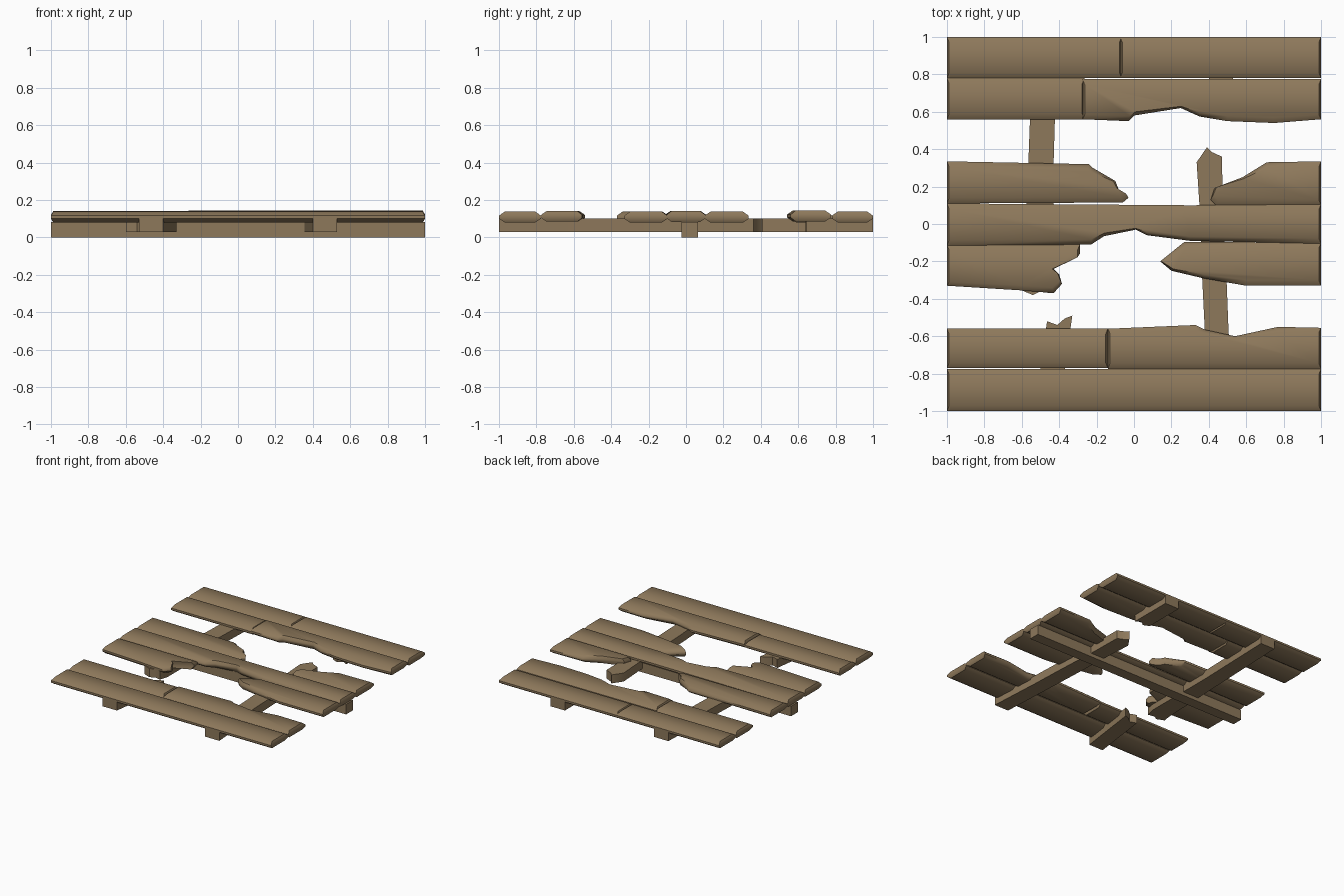
import bpy, bmesh, math

if "Cube" in bpy.data.objects:
    bpy.data.objects.remove(bpy.data.objects["Cube"])

wood = bpy.data.materials.new("weathered_brown_wood")
wood.diffuse_color = (0.27, 0.19, 0.105, 1)
wood.use_nodes = True
wood.node_tree.nodes["Principled BSDF"].inputs["Base Color"].default_value = wood.diffuse_color


def loft(name, outline, levels):
    """Solid from an outline seen from above; levels = (z, y inset, x inset)."""
    xs = [p[0] for p in outline]
    ys = [p[1] for p in outline]
    xc, yc = (min(xs) + max(xs)) / 2, (min(ys) + max(ys)) / 2
    hx, hy = (max(xs) - min(xs)) / 2, (max(ys) - min(ys)) / 2
    bm = bmesh.new()
    rings = []
    for z, iy, ix in levels:
        sx, sy = 1 - ix / hx, 1 - iy / hy
        rings.append([bm.verts.new((xc + (x - xc) * sx, yc + (y - yc) * sy, z))
                      for x, y in outline])
    n = len(outline)
    for a, b in zip(rings, rings[1:]):
        for i in range(n):
            j = (i + 1) % n
            bm.faces.new((a[i], a[j], b[j], b[i]))
    bm.faces.new(rings[0][::-1])
    bm.faces.new(rings[-1])
    bmesh.ops.recalc_face_normals(bm, faces=bm.faces[:])
    me = bpy.data.meshes.new(name)
    bm.to_mesh(me)
    bm.free()
    me.materials.append(wood)
    ob = bpy.data.objects.new(name, me)
    bpy.context.collection.objects.link(ob)
    bpy.ops.object.select_all(action='DESELECT')
    ob.select_set(True)
    bpy.context.view_layer.objects.active = ob
    bpy.ops.object.shade_smooth_by_angle(angle=math.radians(48))
    return ob


def plank(name, outline, lift=0.0):
    loft(name, outline, [(0.08 + lift, 0.03, 0.012), (0.1 + lift, 0, 0),
                         (0.116 + lift, 0, 0), (0.137 + lift, 0.03, 0.012)])


def beam(name, outline, z0=0.03, z1=0.1):
    loft(name, outline, [(z0, 0, 0), (z1, 0, 0)])


def rect(x0, x1, y0, y1):
    return [(x0, y0), (x1, y0), (x1, y1), (x0, y1)]


# back pair of planks
plank("back_plank_left", rect(-1, -0.066, 0.78, 1))
plank("back_plank_right", rect(-0.074, 1, 0.78, 1))
plank("back_inner_plank_left", rect(-1, -0.265, 0.56, 0.78))
plank("back_inner_plank_right", [
    (-0.275, 0.56), (-0.03, 0.55), (0, 0.58), (0.25, 0.62), (0.35, 0.575),
    (0.5, 0.55), (0.75, 0.54), (1, 0.56), (1, 0.775), (-0.275, 0.775)], 0.006)

# middle planks, broken around the hole
plank("middle_back_plank_left", [
    (-1, 0.11), (-0.06, 0.115), (-0.03, 0.14), (-0.08, 0.18), (-0.1, 0.23),
    (-0.22, 0.3), (-0.24, 0.32), (-1, 0.335)])
plank("middle_back_plank_right", [
    (0.44, 0.1), (1, 0.1), (1, 0.335), (0.71, 0.33), (0.58, 0.25),
    (0.43, 0.19), (0.41, 0.13)])
plank("middle_plank", [
    (-1, -0.115), (-0.23, -0.11), (-0.16, -0.065), (0.01, -0.03), (0.07, -0.06),
    (0.3, -0.09), (1, -0.105), (1, 0.105), (0.3, 0.1), (-1, 0.11)], 0.003)
plank("middle_front_plank_left", [
    (-1, -0.33), (-0.6, -0.355), (-0.43, -0.37), (-0.385, -0.32), (-0.4, -0.27),
    (-0.43, -0.24), (-0.29, -0.16), (-0.29, -0.11), (-1, -0.11)])
plank("middle_front_plank_right", [
    (0.6, -0.33), (1, -0.33), (1, -0.1), (0.27, -0.095), (0.14, -0.2),
    (0.2, -0.25), (0.37, -0.29)])

# front pair of planks
plank("front_inner_plank_left", rect(-1, -0.14, -0.77, -0.56))
plank("front_inner_plank_right", [
    (-0.14, -0.775), (1, -0.775), (1, -0.555), (0.77, -0.55), (0.54, -0.6),
    (0.38, -0.565), (0.33, -0.54), (-0.14, -0.56)], 0.004)
plank("front_plank", rect(-1, 1, -1, -0.775))

# cross beams below, snapped in the middle
beam("left_beam_back", [
    (-0.6, -0.355), (-0.54, -0.38), (-0.5, -0.36), (-0.45, -0.37), (-0.43, -0.3),
    (-0.43, 0.32), (-0.41, 1), (-0.54, 1), (-0.565, 0.32), (-0.59, -0.3)])
beam("left_beam_front", [
    (-0.53, -1), (-0.4, -1), (-0.34, -0.56), (-0.33, -0.49), (-0.37, -0.505),
    (-0.41, -0.54), (-0.465, -0.52)])
beam("right_beam_front", [
    (0.4, -1), (0.53, -1), (0.505, -0.56), (0.495, -0.3), (0.475, 0.1),
    (0.47, 0.36), (0.415, 0.385), (0.39, 0.41), (0.335, 0.33), (0.35, 0.1),
    (0.365, -0.3)])
beam("right_beam_back", [
    (0.4, 0.66), (0.45, 0.64), (0.49, 0.67), (0.53, 0.645), (0.53, 1), (0.4, 1)])

# long stringer under the middle plank
beam("middle_stringer", rect(-1, 1, -0.025, 0.065), 0.0, 0.082)
